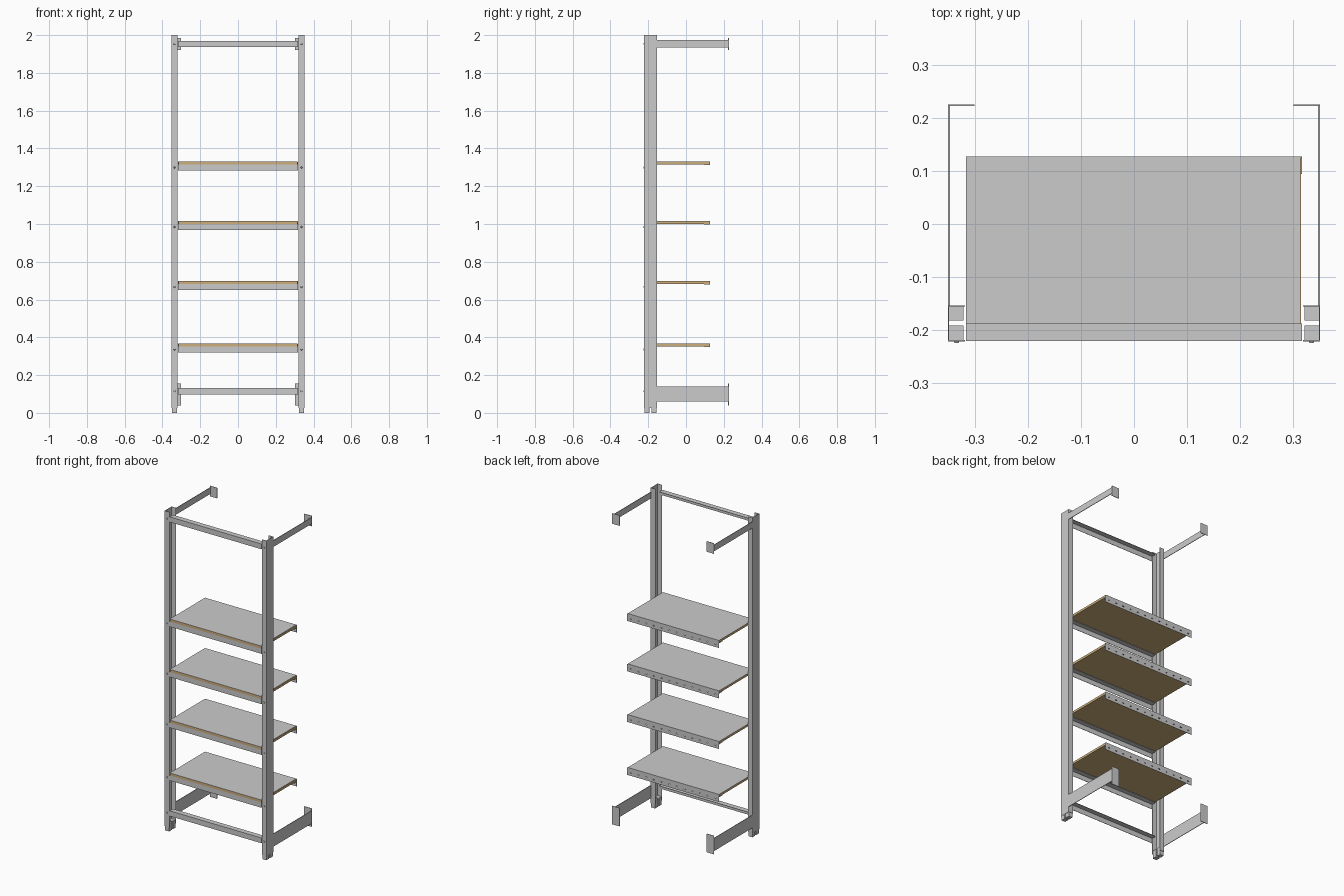
import bpy, bmesh, math

if "Cube" in bpy.data.objects:
    bpy.data.objects.remove(bpy.data.objects["Cube"])

wood = bpy.data.materials.new("board_wood")
wood.diffuse_color = (0.62, 0.43, 0.2, 1)
wood.use_nodes = True
wood.node_tree.nodes["Principled BSDF"].inputs["Base Color"].default_value = wood.diffuse_color
T = 0.002  # sheet metal thickness


def finish(name, bm, mat=None):
    bmesh.ops.recalc_face_normals(bm, faces=bm.faces)
    me = bpy.data.meshes.new(name)
    bm.to_mesh(me)
    bm.free()
    ob = bpy.data.objects.new(name, me)
    bpy.context.collection.objects.link(ob)
    if mat:
        me.materials.append(mat)
    return ob


def add_box(bm, x0, x1, y0, y1, z0, z1):
    vs = bmesh.ops.create_cube(bm, size=1)["verts"]
    for v in vs:
        v.co = (x0 if v.co.x < 0 else x1, y0 if v.co.y < 0 else y1, z0 if v.co.z < 0 else z1)


def boxes(name, *dims, mat=None):
    bm = bmesh.new()
    for d in dims:
        add_box(bm, *d)
    return finish(name, bm, mat)


def extrude(name, pts, vec):
    bm = bmesh.new()
    face = bm.faces.new([bm.verts.new(p) for p in pts])
    ext = bmesh.ops.extrude_face_region(bm, geom=[face])["geom"]
    bmesh.ops.translate(bm, vec=vec, verts=[g for g in ext if isinstance(g, bmesh.types.BMVert)])
    bm.faces.ensure_lookup_table()
    return finish(name, bm)


def mirror(ob):
    m = ob.modifiers.new("mirror", "MIRROR")
    m.use_axis = (True, False, False)
    return ob


def cross_beam(name, z0, z1):
    # folded angle: front plate with a flange along its top
    prof = [(-0.221, z0), (-0.221, z1), (-0.188, z1), (-0.188, z1 - T),
            (-0.221 + T, z1 - T), (-0.221 + T, z0)]
    return extrude(name, [(-0.318, y, z) for y, z in prof], (0.636, 0, 0))


def bolts(name, z):
    bm = bmesh.new()
    bmesh.ops.create_cone(bm, cap_ends=True, segments=12, radius1=0.005, radius2=0.004, depth=0.004)
    for v in bm.verts:
        x, y, h = v.co
        v.co = (0.336 + x, -0.2235 - h, z + y)
    return mirror(finish(name, bm))


# Uprights: open channels facing inward
xo, xi, yf, yb = 0.352, 0.320, -0.222, -0.154
post = [(xi, yf), (xo, yf), (xo, yb), (xi, yb), (xi, yb - T), (xo - T, yb - T),
        (xo - T, yf + T), (xi, yf + T)]
mirror(extrude("upright", [(x, y, 0.027) for x, y in post], (0, 0, 1.973)))

# Feet
mirror(boxes("feet", (0.323, 0.350, -0.220, -0.192, 0, 0.05),
             (0.323, 0.350, -0.183, -0.156, 0, 0.05)))

# Wall arms with end plates
for name, a0, a1, p0, p1 in (("top_arm", 1.935, 1.975, 1.92, 1.985),
                             ("bottom_arm", 0.06, 0.14, 0.04, 0.155)):
    mirror(boxes(name, (0.3485, 0.352, -0.155, 0.225, a0, a1)))
    mirror(boxes(name + "_plate", (0.302, 0.352, 0.2235, 0.2265, p0, p1)))

# Top and bottom cross beams
for name, z0, z1 in (("top_beam", 1.937, 1.970), ("bottom_beam", 0.098, 0.131)):
    cross_beam(name, z0, z1)
    bolts(name + "_bolts", (z0 + z1) / 2)

# Shelves
for i, top in enumerate((0.368, 0.699, 1.016, 1.331), 1):
    tag = f"shelf_{i}"
    under = top - 0.016
    cross_beam(tag + "_beam", under - 0.032, under)
    bolts(tag + "_bolts", under - 0.016)
    boxes(tag + "_board", (-0.316, 0.316, -0.221, 0.126, under, top - T), mat=wood)
    boxes(tag + "_cover", (-0.318, 0.314, -0.221, 0.128, top - T, top))
    # rear angle with a row of slots along the vertical leg
    lip = [(-0.318, 0.318, 0.095, 0.128, under - T, under),
           (-0.318, 0.318, 0.126, 0.128, under - 0.010, top - T),
           (-0.318, 0.318, 0.126, 0.128, under - 0.031, under - 0.014)]
    n, slot = 12, 0.010
    pitch = 0.636 / n
    edges = [-0.318] + [-0.318 + (k + 0.5) * pitch for k in range(n)] + [0.318]
    for k in range(n + 1):
        a = edges[k] + (slot / 2 if k else 0)
        b = edges[k + 1] - (slot / 2 if k < n else 0)
        lip.append((a, b, 0.126, 0.128, under - 0.014, under - 0.010))
    boxes(tag + "_rear_lip", *lip)
